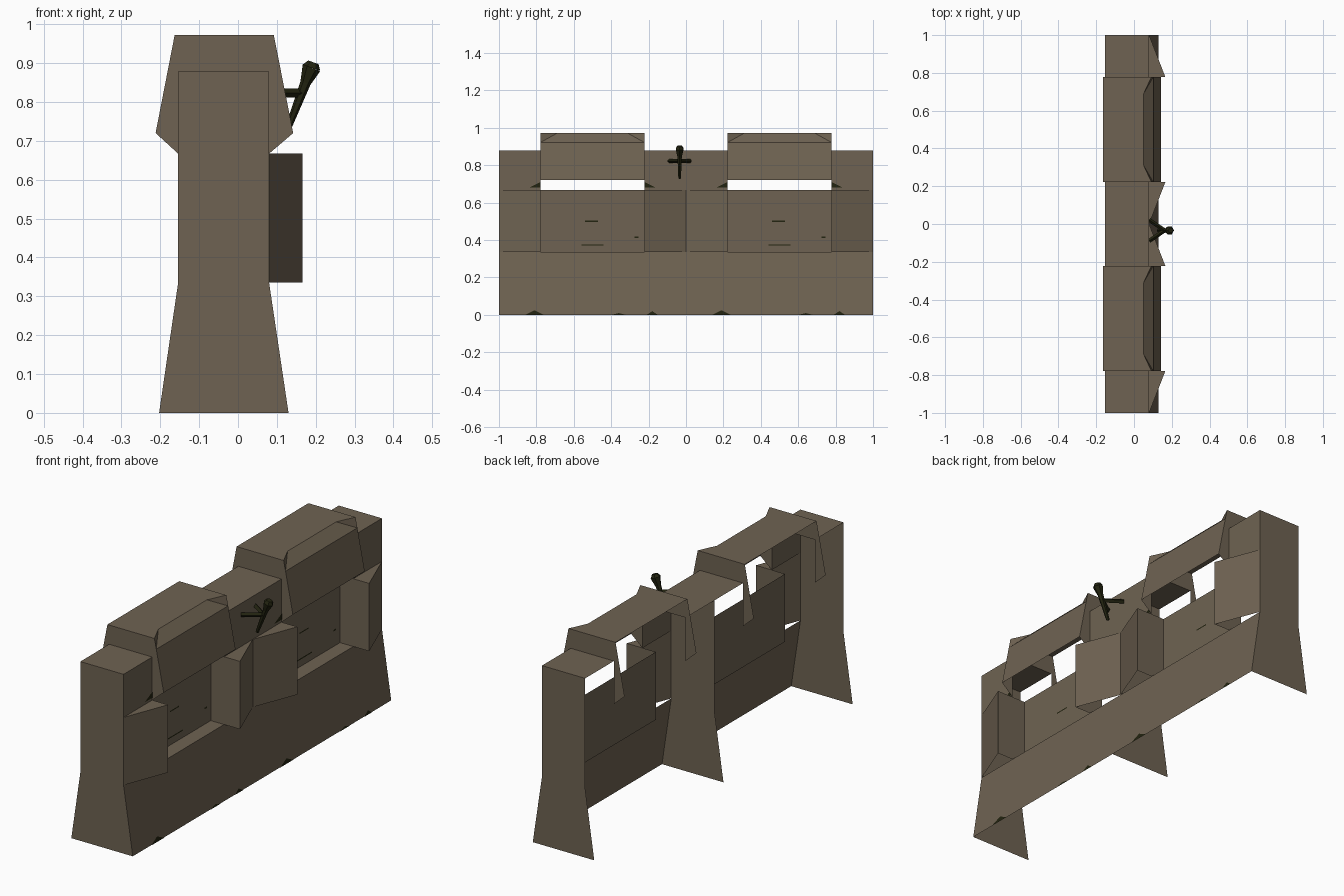
import bpy, bmesh, math
from mathutils import Vector

if "Cube" in bpy.data.objects:
    bpy.data.objects.remove(bpy.data.objects["Cube"])


def material(name, rgb):
    m = bpy.data.materials.new(name)
    m.diffuse_color = (*rgb, 1)
    m.use_nodes = True
    m.node_tree.nodes["Principled BSDF"].inputs["Base Color"].default_value = m.diffuse_color
    return m


STONE = material("brown_stone", (0.158, 0.124, 0.084))
MOSS = material("dark_olive", (0.016, 0.017, 0.005))


def shell(name, faces, mat):
    """Open surface from (corner points, outward direction) pairs."""
    bm = bmesh.new()
    for pts, out in faces:
        f = bm.faces.new([bm.verts.new(p) for p in pts])
        f.normal_update()
        if f.normal.dot(Vector(out)) < 0:
            f.normal_flip()
    bmesh.ops.remove_doubles(bm, verts=bm.verts, dist=0.0005)
    me = bpy.data.meshes.new(name)
    bm.to_mesh(me)
    bm.free()
    me.materials.append(mat)
    ob = bpy.data.objects.new(name, me)
    bpy.context.collection.objects.link(ob)
    return ob


def strip(a, b, y0, y1, out):
    """Quad swept along y between two (x, z) points."""
    return ([(a[0], y0, a[1]), (b[0], y0, b[1]),
             (b[0], y1, b[1]), (a[0], y1, a[1])], out)


def section(profile, y, out):
    return ([(x, y, z) for x, z in profile], out)


X, Y, Z = (1, 0, 0), (0, 1, 0), (0, 0, 1)
NY = (0, -1, 0)
LOW, MID, COL, TOP = 0.335, 0.667, 0.878, 0.972
FRONT, BACK, REC, BULGE = 0.08, -0.154, 0.008, 0.166

# Supporting ribs
RIB = [(-0.203, 0), (0.13, 0), (FRONT, LOW), (FRONT, COL), (BACK, COL), (BACK, LOW)]
for name, y, out in (("front_rib", -1, NY), ("middle_rib", 0, Y), ("back_rib", 1, Y)):
    shell(name, [section(RIB, y, out)], STONE)

# Sloping base running the full length
shell("base_slope", [strip((0.13, 0), (FRONT, LOW), -1, 1, X)], STONE)

# Each half: two pillars, a recessed parapet and a raised block
for i, c in enumerate((-0.5, 0.5)):
    a, b = c - 0.278, c + 0.278
    tag = ("front", "back")[i]

    shell(tag + "_recess", [
        strip((REC, LOW), (FRONT, LOW), a, b, Z),
        strip((REC, LOW), (REC, MID), a, b, X)], STONE)

    for side, outer, inner in (("near", c - 0.5, a), ("far", c + 0.5, b)):
        s = 1 if inner > outer else -1
        shell(f"{tag}_{side}_pillar", [
            strip((FRONT, MID), (FRONT, COL), outer, inner, X),
            strip((BACK, COL), (FRONT, COL), outer, inner, Z)], STONE)
        # Wedge buttress with an open underside
        shell(f"{tag}_{side}_buttress", [
            ([(FRONT, outer, LOW), (BULGE, inner, LOW),
              (BULGE, inner, MID), (FRONT, outer, MID)], X),
            section([(REC, LOW), (BULGE, LOW), (BULGE, MID), (REC, MID)], inner, (0, s, 0)),
            ([(FRONT, outer, MID), (BULGE, inner, MID), (FRONT, inner, MID)], Z)], STONE)

    # Raised block with a chipped front top edge
    block = []
    arch = [(-0.163, TOP), (-0.212, 0.72), (BACK, MID), (BACK, COL), (FRONT, COL),
            (FRONT, MID), (0.142, 0.72), (0.102, 0.922), (0.092, TOP)]
    for y, s in ((a, -1), (b, 1)):
        block.append(section(arch, y, (0, s, 0)))
        block.append(([(0.092, y, TOP), (0.102, y, 0.922), (0.05, y - s * 0.09, TOP)],
                      (1, -s * 0.5, 0.1)))
    block.append(strip((0.142, 0.72), (0.102, 0.922), a, b, X))
    block.append(([(0.102, a, 0.922), (0.102, b, 0.922),
                   (0.05, b - 0.09, TOP), (0.05, a + 0.09, TOP)], Z))
    block.append(([(-0.163, a, TOP), (0.092, a, TOP), (0.05, a + 0.09, TOP),
                   (0.05, b - 0.09, TOP), (0.092, b, TOP), (-0.163, b, TOP)], Z))
    shell(tag + "_raised_block", block, STONE)

    # Thin cracks on the recess and moss tufts at the foot and below the block
    marks = [strip((REC + .002, z), (REC + .002, z + h), c + u, c + v, X)
             for u, v, z, h in ((-.04, .03, .498, .006), (-.06, .06, .37, .006),
                                (.225, .245, .41, .008))]
    for u, w, h in ((-.31, .05, .025), (.14, .04, .01), (.32, .03, .02)):
        marks.append(([(.132, c + u - w, 0), (.132, c + u + w, 0),
                       (.129, c + u, h)], X))
    for y, s in ((a, -1), (b, 1)):
        marks.append(([(FRONT + .002, y, .68), (FRONT + .002, y + s * .06, .68),
                       (FRONT + .002, y, .71)], X))
    shell(tag + "_moss", marks, MOSS)


def rod(name, p, q, r0, r1, sides=6):
    """Tapered bar between two points."""
    p, q = Vector(p), Vector(q)
    d = q - p
    bpy.ops.mesh.primitive_cone_add(vertices=sides, radius1=r0, radius2=r1, depth=d.length,
                                    location=(p + q) / 2,
                                    rotation=d.to_track_quat('Z', 'Y').to_euler())
    ob = bpy.context.object
    ob.name = name
    ob.data.materials.append(MOSS)


# Wall torch with a forked bracket
TY = -0.034
rod("torch_shaft", (0.128, TY, 0.73), (0.178, TY, 0.86), 0.008, 0.014)
rod("torch_head_flare", (0.174, TY, 0.85), (0.189, TY, 0.888), 0.014, 0.024)
rod("torch_head_tip", (0.189, TY, 0.888), (0.194, TY, 0.902), 0.024, 0.014)
for side, dy in (("near", -0.056), ("far", 0.056)):
    rod(side + "_bracket_arm", (0.08, TY + dy, 0.823), (0.162, TY, 0.823), 0.011, 0.011, 4)
